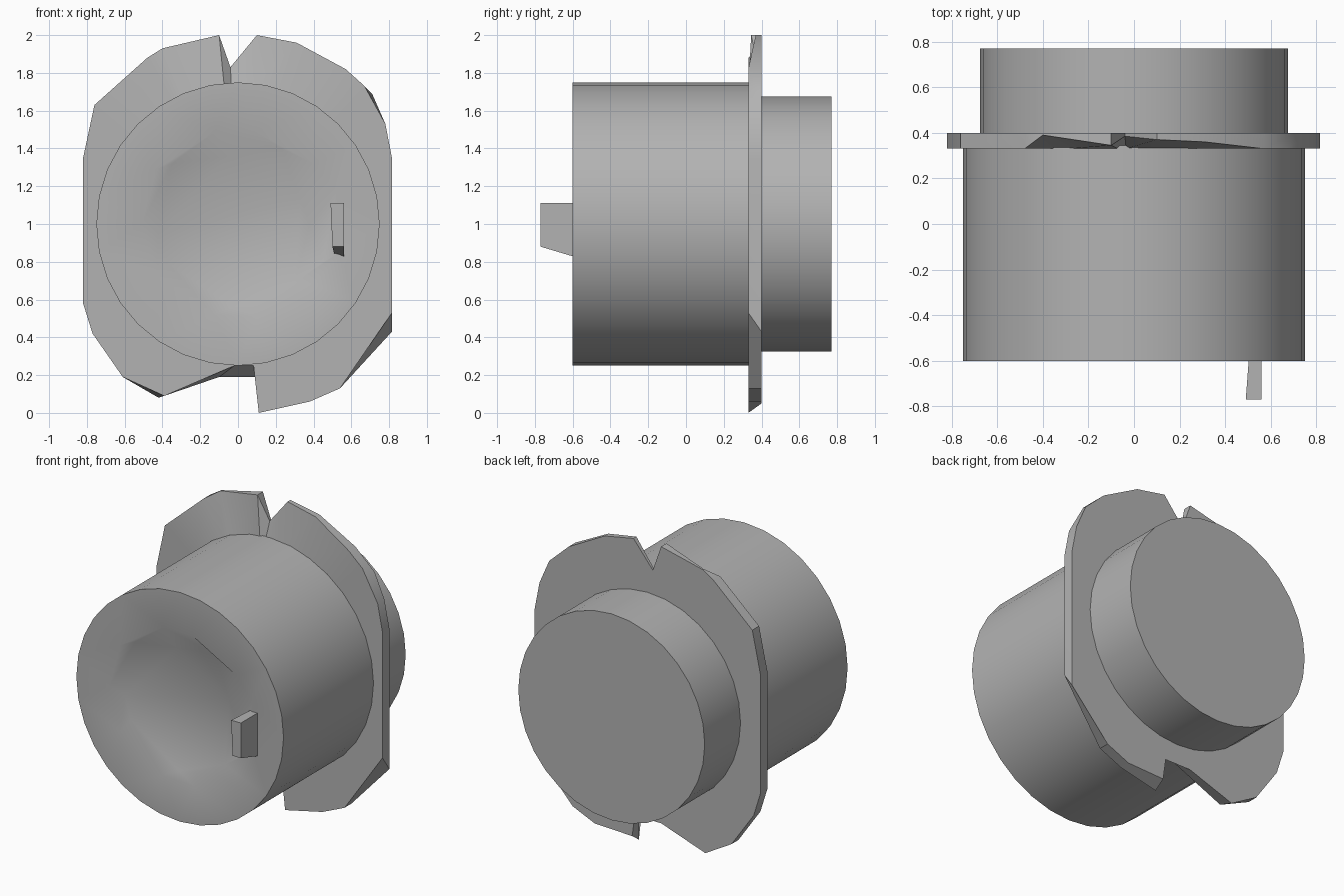
import bpy
import bmesh
import math

cube = bpy.data.objects.get("Cube")
if cube:
    bpy.data.objects.remove(cube, do_unlink=True)

GREY = (0.45, 0.45, 0.45, 1.0)
metal = bpy.data.materials.new("plain grey")
metal.use_nodes = True
metal.diffuse_color = GREY
metal.node_tree.nodes["Principled BSDF"].inputs["Base Color"].default_value = GREY

AXIS_Z = 1.0
SIDES = 32
BODY_FRONT, FLANGE_FRONT, FLANGE_BACK, CAP_BACK = -0.6, 0.33, 0.4, 0.77


def add_ring(bm, outline, depth):
    """Closed loop of vertices from (x, z) pairs; depth is one y or a list."""
    depths = depth if isinstance(depth, list) else [depth] * len(outline)
    return [bm.verts.new((x, y, z)) for (x, z), y in zip(outline, depths)]


def bridge(bm, first, second):
    """Band of quads between two loops of equal length."""
    count = len(first)
    for i in range(count):
        j = (i + 1) % count
        bm.faces.new((first[i], first[j], second[j], second[i]))


def circle(radius):
    return [(radius * math.cos(math.tau * i / SIDES),
             AXIS_Z + radius * math.sin(math.tau * i / SIDES)) for i in range(SIDES)]


def toward_axis(outline, radius):
    """Project an outline onto a circle about the main axis."""
    result = []
    for x, z in outline:
        scale = radius / math.hypot(x, z - AXIS_Z)
        result.append((x * scale, AXIS_Z + (z - AXIS_Z) * scale))
    return result


def finish(bm, name, angle=30):
    bmesh.ops.recalc_face_normals(bm, faces=bm.faces)
    mesh = bpy.data.meshes.new(name)
    bm.to_mesh(mesh)
    bm.free()
    mesh.materials.append(metal)
    obj = bpy.data.objects.new(name, mesh)
    bpy.context.collection.objects.link(obj)
    bpy.ops.object.select_all(action='DESELECT')
    obj.select_set(True)
    bpy.context.view_layer.objects.active = obj
    bpy.ops.object.shade_smooth_by_angle(angle=math.radians(angle))
    return obj


def loop_edges(bm, ring):
    return [bm.edges.get((ring[i - 1], ring[i])) for i in range(len(ring))]


# Main body with a shallow, roughly worn recess in its front face
rim = [(-0.12, 1.49), (0.09, 1.49), (0.40, 1.32), (0.52, 1.18), (0.54, 0.85), (0.40, 0.68),
       (0.10, 0.51), (-0.13, 0.52), (-0.43, 0.73), (-0.51, 1.0), (-0.43, 1.29)]
floor = [(-0.05, 1.36), (0.23, 1.40), (0.33, 1.13), (0.38, 1.0), (0.45, 0.80), (0.3, 0.69),
         (0.10, 0.59), (-0.03, 0.56), (-0.38, 0.80), (-0.42, 0.95), (-0.35, 1.32)]
bm = bmesh.new()
body_front = add_ring(bm, circle(0.75), BODY_FRONT)
body_back = add_ring(bm, circle(0.75), FLANGE_FRONT + 0.02)
bridge(bm, body_front, body_back)
bm.faces.new(body_back)
rim_ring = add_ring(bm, rim, BODY_FRONT)
floor_ring = add_ring(bm, floor, BODY_FRONT + 0.035)
bridge(bm, rim_ring, floor_ring)
bm.faces.new(floor_ring)
bmesh.ops.triangle_fill(bm, use_beauty=True, normal=(0, -1, 0),
                        edges=loop_edges(bm, body_front) + loop_edges(bm, rim_ring))
finish(bm, "main_body")

# Narrower cylinder behind the flange
bm = bmesh.new()
cap_front = add_ring(bm, circle(0.675), FLANGE_FRONT + 0.02)
cap_back = add_ring(bm, circle(0.675), CAP_BACK)
bridge(bm, cap_front, cap_back)
bm.faces.new(cap_front)
bm.faces.new(cap_back)
finish(bm, "rear_cylinder")

# Chipped flange: its front outline, with a few corners shifted on the back
front_outline = [
    (-0.10, 2.0), (-0.04, 1.83), (0.10, 2.0), (0.31, 1.96), (0.57, 1.82), (0.67, 1.73),
    (0.78, 1.53), (0.815, 1.35), (0.815, 0.53), (0.54, 0.13), (0.38, 0.06), (0.11, 0.0),
    (0.12, 0.25), (-0.02, 0.25), (-0.39, 0.09), (-0.61, 0.19), (-0.77, 0.42),
    (-0.82, 0.58), (-0.82, 1.35), (-0.76, 1.63), (-0.48, 1.88), (-0.40, 1.93)]
back_shift = {5: (0.71, 1.69), 8: (0.815, 0.43), 11: (0.11, 0.05), 12: (0.09, 0.19),
              13: (-0.10, 0.19), 14: (-0.42, 0.08)}
back_outline = [back_shift.get(i, p) for i, p in enumerate(front_outline)]
worn_depth = {0: 0.345, 1: 0.385, 2: 0.37, 3: 0.36, 21: 0.39}
front_depth = [worn_depth.get(i, FLANGE_FRONT) for i in range(len(front_outline))]

bm = bmesh.new()
rings = [add_ring(bm, toward_axis(front_outline, 0.72), FLANGE_FRONT),
         add_ring(bm, front_outline, front_depth),
         add_ring(bm, back_outline, FLANGE_BACK),
         add_ring(bm, toward_axis(back_outline, 0.64), FLANGE_BACK)]
for a, b in zip(rings, rings[1:] + rings[:1]):
    bridge(bm, a, b)
finish(bm, "chipped_flange", 25)

# Small tapered key standing out from the front face
bm = bmesh.new()
key_front = add_ring(bm, [(0.49, 1.11), (0.56, 1.11), (0.56, 0.88), (0.50, 0.88)], -0.77)
key_back = add_ring(bm, [(0.505, 1.11), (0.56, 1.11), (0.56, 0.82), (0.51, 0.84)],
                    BODY_FRONT + 0.03)
bridge(bm, key_front, key_back)
bm.faces.new(key_front)
bm.faces.new(key_back)
finish(bm, "front_key", 10)
